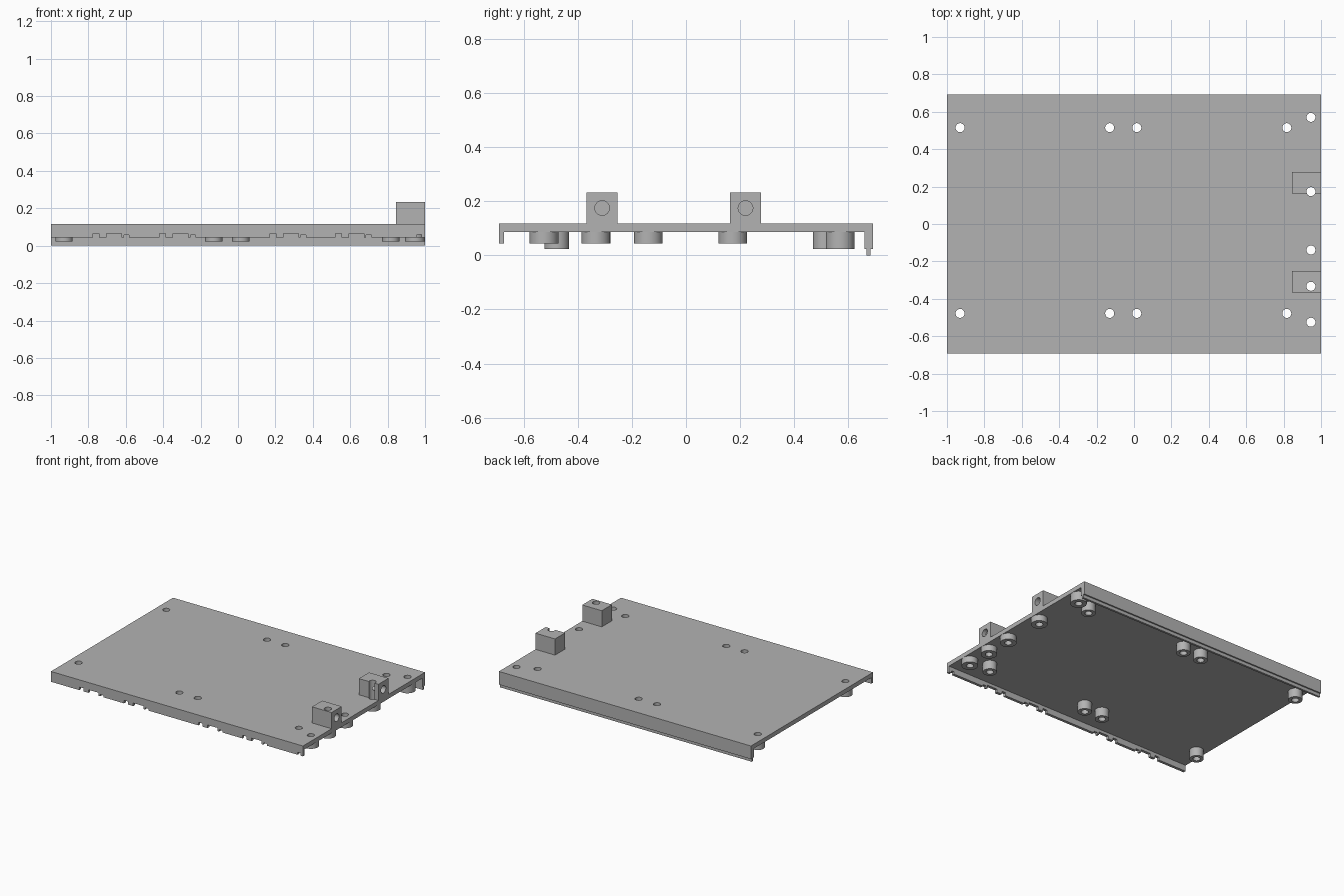
import bpy, bmesh, math
from mathutils import Matrix

if "Cube" in bpy.data.objects:
    bpy.data.objects.remove(bpy.data.objects["Cube"])

grey = bpy.data.materials.new("light grey metal")
grey.diffuse_color = (0.45, 0.45, 0.45, 1)
grey.use_nodes = True
grey.node_tree.nodes["Principled BSDF"].inputs["Base Color"].default_value = grey.diffuse_color


def make_object(name, bm):
    bmesh.ops.recalc_face_normals(bm, faces=bm.faces[:])
    me = bpy.data.meshes.new(name)
    bm.to_mesh(me)
    bm.free()
    me.materials.append(grey)
    ob = bpy.data.objects.new(name, me)
    bpy.context.collection.objects.link(ob)
    return ob


def box(name, x0, x1, y0, y1, z0, z1):
    bm = bmesh.new()
    m = Matrix.Translation(((x0 + x1) / 2, (y0 + y1) / 2, (z0 + z1) / 2))
    m = m @ Matrix.Diagonal((x1 - x0, y1 - y0, z1 - z0, 1))
    bmesh.ops.create_cube(bm, size=1, matrix=m)
    return make_object(name, bm)


def cylinder(name, x, y, z, r, depth, along_x=False):
    bm = bmesh.new()
    m = Matrix.Translation((x, y, z))
    if along_x:
        m = m @ Matrix.Rotation(math.pi / 2, 4, 'Y')
    bmesh.ops.create_cone(bm, cap_ends=True, segments=48, radius1=r, radius2=r,
                          depth=depth, matrix=m)
    return make_object(name, bm)


def boolean(target, tool, operation):
    mod = target.modifiers.new(operation, 'BOOLEAN')
    mod.operation, mod.solver, mod.object = operation, 'EXACT', tool
    bpy.context.view_layer.objects.active = target
    bpy.ops.object.modifier_apply(modifier=mod.name)
    bpy.data.objects.remove(tool)


# plate with front lip, back lip and thin rib under the back lip
BOTTOM, TOP = 0.086, 0.117
profile = [(-0.692, 0.043), (-0.672, 0.043), (-0.672, BOTTOM), (0.66, BOTTOM),
           (0.66, 0.023), (0.667, 0.023), (0.667, 0), (0.682, 0),
           (0.682, 0.023), (0.692, 0.023), (0.692, TOP), (-0.692, TOP)]
bm = bmesh.new()
face = bm.faces.new([bm.verts.new((-1, y, z)) for y, z in profile])
ext = bmesh.ops.extrude_face_region(bm, geom=[face])
bmesh.ops.translate(bm, vec=(2, 0, 0),
                    verts=[v for v in ext['geom'] if isinstance(v, bmesh.types.BMVert)])
plate = make_object("mounting_plate", bm)

# bosses: x, y, radius, bottom height
bosses = [(x, y, 0.046, 0.023) for x in (-0.93, -0.13, 0.015, 0.817) for y in (-0.478, 0.515)]
bosses += [(0.946, y, 0.053, 0.043) for y in (-0.525, -0.333, -0.139, 0.173)]
bosses.append((0.946, 0.57, 0.053, 0.023))
for x, y, r, low in bosses:
    high = 0.1
    boolean(plate, cylinder("boss", x, y, (low + high) / 2, r, high - low), 'UNION')

# upright blocks, each with a blind side hole
for y in (-0.31, 0.22):
    boolean(plate, box("block", 0.845, 1, y - 0.0575, y + 0.0575, 0.1, 0.233), 'UNION')
    boolean(plate, cylinder("side_hole", 1, y, 0.175, 0.027, 0.2, True), 'DIFFERENCE')

# vertical screw holes
for x, y, r, low in bosses:
    boolean(plate, cylinder("screw_hole", x, y, 0.15, 0.024, 0.4), 'DIFFERENCE')

# notches along the front lip, in four repeated groups plus one at the end
notches = [(0.957, 0.98, 0.06)]
for x in (-0.775, -0.42, 0.17, 0.52):
    notches += [(x, x + 0.033, 0.065), (x + 0.073, x + 0.153, 0.065),
                (x + 0.165, x + 0.193, 0.056)]
for x0, x1, h in notches:
    boolean(plate, box("notch", x0, x1, -0.72, -0.66, 0.02, h), 'DIFFERENCE')

bpy.ops.object.select_all(action='DESELECT')
plate.select_set(True)
bpy.context.view_layer.objects.active = plate
bpy.ops.object.shade_smooth_by_angle(angle=math.radians(30))
